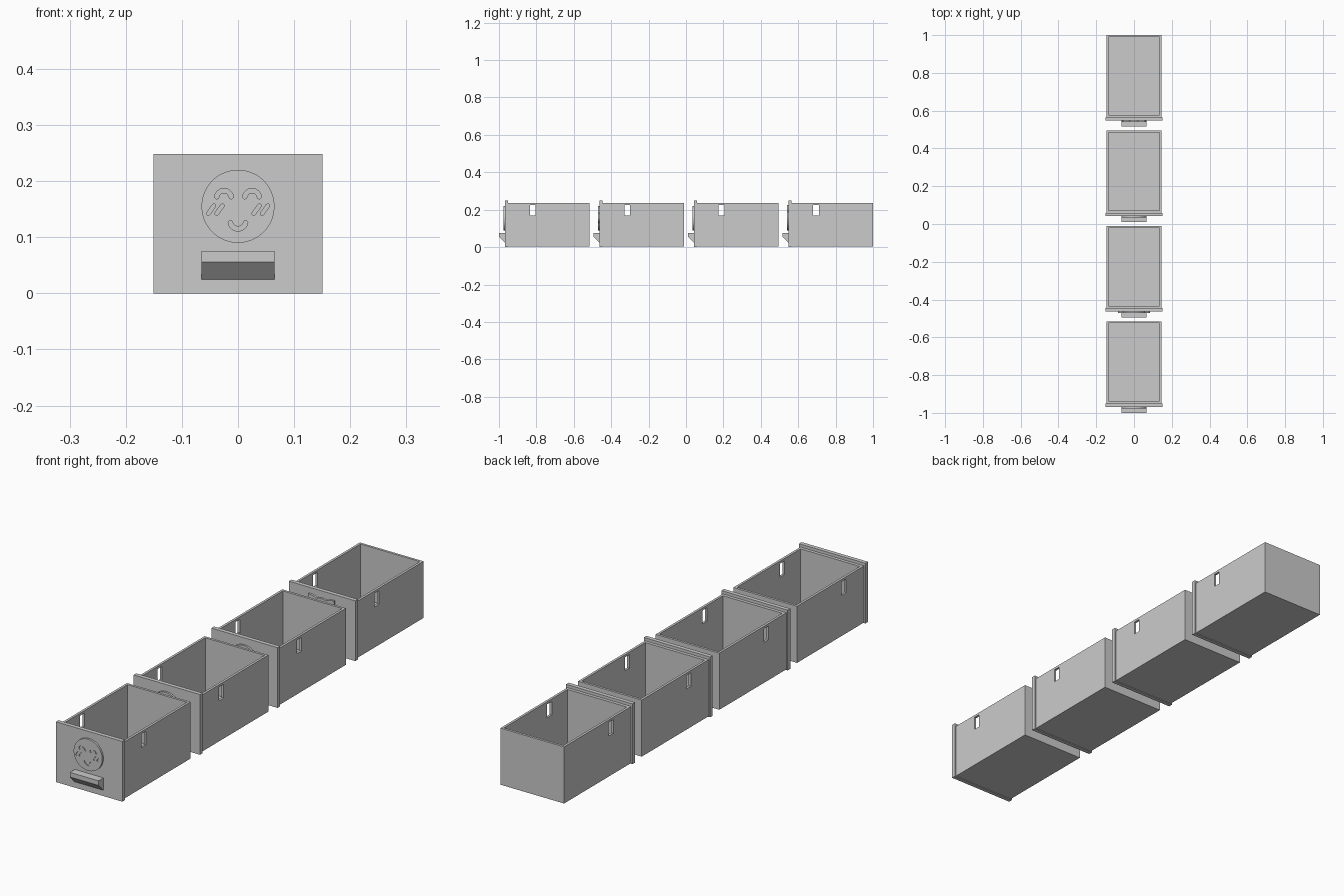
import bpy, bmesh
from math import sin, cos, pi, radians, atan2
from mathutils import Vector

cube = bpy.data.objects.get("Cube")
if cube:
    bpy.data.objects.remove(cube, do_unlink=True)

GREY = (0.6, 0.6, 0.6, 1)
grey = bpy.data.materials.new("plain grey")
grey.use_nodes = True
grey.diffuse_color = GREY
grey.node_tree.nodes["Principled BSDF"].inputs["Base Color"].default_value = GREY


def add_prism(bm, points, push):
    """Close an outline into a face and extrude it along push."""
    face = bm.faces.new([bm.verts.new(p) for p in points])
    out = bmesh.ops.extrude_face_region(bm, geom=[face])
    verts = [g for g in out["geom"] if isinstance(g, bmesh.types.BMVert)]
    bmesh.ops.translate(bm, verts=verts, vec=push)


def finish(name, bm):
    bmesh.ops.recalc_face_normals(bm, faces=bm.faces)
    mesh = bpy.data.meshes.new(name)
    bm.to_mesh(mesh)
    bm.free()
    mesh.materials.append(grey)
    obj = bpy.data.objects.new(name, mesh)
    bpy.context.collection.objects.link(obj)
    return obj


def prism(name, points, push):
    bm = bmesh.new()
    add_prism(bm, points, push)
    return finish(name, bm)


def box(name, x, y0, y1, z0, z1):
    rect = [(-x, y0, z0), (x, y0, z0), (x, y0, z1), (-x, y0, z1)]
    return prism(name, rect, (0, y1 - y0, 0))


def cut(target, cutter):
    mod = target.modifiers.new("cut", "BOOLEAN")
    mod.operation = "DIFFERENCE"
    mod.solver = "EXACT"
    mod.object = cutter
    cutter.hide_render = True
    bpy.context.view_layer.objects.active = target
    bpy.ops.object.modifier_apply(modifier=mod.name)
    bpy.data.objects.remove(cutter, do_unlink=True)


def stroke(path, half):
    """Outline of a round-ended line through (x, z) points."""
    pts = [Vector(p) for p in path]
    outline = []
    for line in (pts, pts[::-1]):
        for i, p in enumerate(line):
            d = line[min(i + 1, len(line) - 1)] - line[max(i - 1, 0)]
            a = atan2(d.y, d.x) + pi / 2
            outline.append(p + half * Vector((cos(a), sin(a))))
        for k in range(1, 6):                      # round cap
            b = a - pi * k / 6
            outline.append(line[-1] + half * Vector((cos(b), sin(b))))
    return outline


def arc(cx, cz, r, a0, a1, steps=12):
    return [(cx + r * cos(radians(a0 + (a1 - a0) * i / steps)),
             cz + r * sin(radians(a0 + (a1 - a0) * i / steps))) for i in range(steps + 1)]


def engraving():
    """Closed eyes, cheek dashes and a smile."""
    lines = [(arc(s * 0.025, 0.17, 0.013, 170, 10), 0.004) for s in (-1, 1)]
    lines.append((arc(0, 0.129, 0.014, 195, 345), 0.004))
    for x in (-0.048, -0.033, 0.033, 0.048):
        lines.append(([(x - 0.005, 0.142), (x + 0.005, 0.156)], 0.0033))
    bm = bmesh.new()
    for path, half in lines:
        add_prism(bm, [(p.x, 0.02, p.y) for p in stroke(path, half)], (0, 0.008, 0))
    return finish("face_cutter", bm)


def badge(name, ear_angles=(), ear=0.0, spread=20, pointed=True):
    """Raised disc, with optional ears bulging from its rim."""
    pts = []
    for i in range(72):
        a = i * 5
        r = 0.065
        for e in ear_angles:
            gap = abs((a - e + 180) % 360 - 180)
            if gap < spread:
                t = 1 - gap / spread
                r += ear * (t if pointed else sin(t * pi / 2))
        pts.append((r * cos(radians(a)), 0.024, 0.155 + r * sin(radians(a))))
    obj = prism(name, pts, (0, 0.01, 0))
    cut(obj, engraving())
    return obj


# Tray: hollow box with a slot through both side walls
tray = box("tray", 0.145, 0.048, 0.485, 0.003, 0.236)
cut(tray, box("cavity", 0.135, 0.062, 0.475, 0.013, 0.3))
cut(tray, box("slot", 0.2, 0.165, 0.195, 0.17, 0.226))

# Front panel and wedge handle
panel = box("front_panel", 0.151, 0.032, 0.049, 0, 0.248)
side = [(0, 0.056), (0, 0.075), (0.034, 0.075), (0.034, 0.025), (0.03, 0.025)]
handle = prism("handle", [(-0.065, y, z) for y, z in side], (0.13, 0, 0))

# Badges, one per drawer from front to back
badges = [badge("round_badge_front"),
          badge("round_eared_badge", (0, 180), 0.02, 25, False),
          badge("round_badge_rear"),
          badge("pointed_eared_badge", (50, 130), 0.026)]

# Row of four drawers sharing the same parts
for i, face in enumerate(badges):
    y = -1 + 0.505 * i
    face.location.y = y
    for part in (tray, panel, handle):
        copy = part
        if i:
            copy = bpy.data.objects.new(f"{part.name}_{i + 1}", part.data)
            bpy.context.collection.objects.link(copy)
        copy.location.y = y
